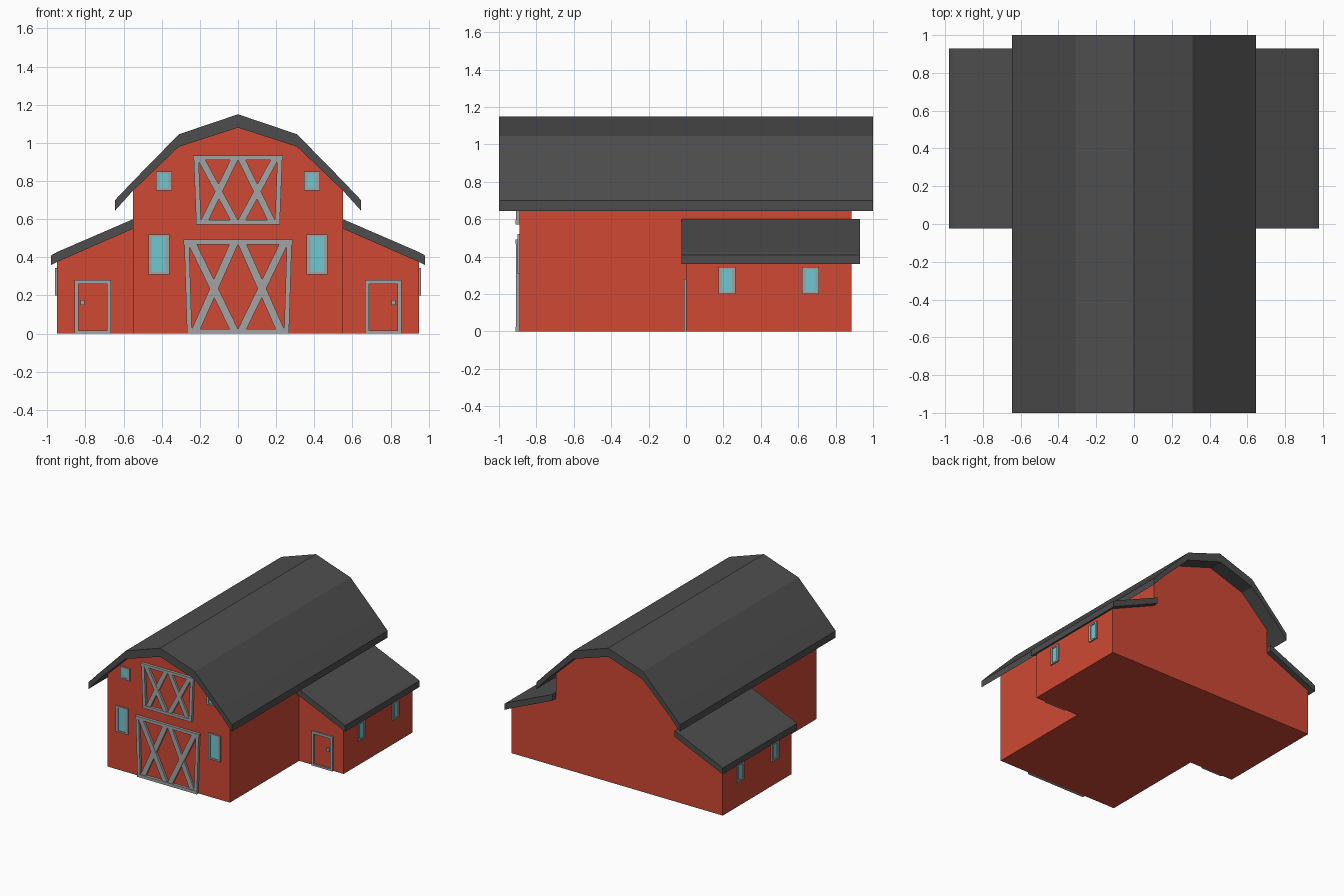
import bpy, bmesh

if "Cube" in bpy.data.objects:
    bpy.data.objects.remove(bpy.data.objects["Cube"], do_unlink=True)


def material(name, rgb):
    m = bpy.data.materials.new(name)
    m.use_nodes = True
    m.diffuse_color = (*rgb, 1)
    m.node_tree.nodes["Principled BSDF"].inputs["Base Color"].default_value = (*rgb, 1)
    return m


RED = material("barn red", (0.62, 0.066, 0.034))
ROOF = material("roof charcoal", (0.075, 0.075, 0.075))
TRIM = material("trim grey", (0.37, 0.37, 0.37))
GLASS = material("window blue", (0.165, 0.57, 0.65))


def prism(name, outline, y0, y1, mat):
    """Extrude an x-z outline from y0 to y1."""
    bm = bmesh.new()
    face = bm.faces.new([bm.verts.new((x, y0, z)) for x, z in outline])
    out = bmesh.ops.extrude_face_region(bm, geom=[face])["geom"]
    verts = [v for v in out if isinstance(v, bmesh.types.BMVert)]
    bmesh.ops.translate(bm, verts=verts, vec=(0, y1 - y0, 0))
    bmesh.ops.recalc_face_normals(bm, faces=bm.faces)
    mesh = bpy.data.meshes.new(name)
    bm.to_mesh(mesh)
    bm.free()
    mesh.materials.append(mat)
    obj = bpy.data.objects.new(name, mesh)
    bpy.context.collection.objects.link(obj)
    return obj


def box(name, x0, x1, y0, y1, z0, z1, mat):
    return prism(name, [(x0, z0), (x1, z0), (x1, z1), (x0, z1)], y0, y1, mat)


def bar(name, x_low, x_high, z0, z1, width, y0, y1):
    """Slanted bar with level ends."""
    h = width / 2
    return prism(name, [(x_low - h, z0), (x_low + h, z0),
                        (x_high + h, z1), (x_high - h, z1)], y0, y1, TRIM)


def both_ways(half):
    """Complete a right-hand profile with its mirror image."""
    return half + [(-x, z) for x, z in reversed(half) if x > 0]


FRONT, BACK = -0.89, 0.885
SIDES = (("left", 1), ("right", -1))

# Main hall and gambrel roof
prism("main_hall", both_ways([(0.55, 0), (0.55, 0.75), (0.31, 0.98), (0, 1.08)]),
      FRONT, BACK, RED)
roof_top = both_ways([(0.645, 0.70), (0.55, 0.80), (0.31, 1.045), (0, 1.15)])
roof_under = both_ways([(0.645, 0.645), (0.55, 0.75), (0.31, 0.98), (0, 1.08)])
prism("main_roof", roof_top + roof_under[::-1], -1, 1, ROOF)


# Braced barn doors: tapered frame with two crosses
def braced_door(name, z0, z1, low, high, rail, brace):
    t = 0.026
    box(name + "_top_rail", -high, high, FRONT - 0.022, FRONT, z1 - rail, z1, TRIM)
    box(name + "_bottom_rail", -low, low, FRONT - 0.022, FRONT, z0, z0 + rail, TRIM)
    za, zb = z0 + rail, z1 - rail
    for side, s in SIDES:
        bar(f"{name}_{side}_post", s * (low - t / 2), s * (high - t / 2 - 0.005),
            za, zb, t, FRONT - 0.02, FRONT)
        bar(f"{name}_{side}_rising_brace", s * (low - t - brace / 2), s * brace / 2,
            za, zb, brace, FRONT - 0.016, FRONT)
        bar(f"{name}_{side}_falling_brace", s * brace / 2, s * (high - t - brace / 2),
            za, zb, brace, FRONT - 0.018, FRONT)


braced_door("main_door", 0, 0.492, 0.268, 0.287, 0.024, 0.045)
braced_door("loft_door", 0.573, 0.933, 0.22, 0.237, 0.022, 0.04)


# Framed windows
def front_window(name, x0, x1, z0, z1):
    w, c, y = 0.02, 0.012, FRONT - 0.01
    box(name + "_glass", x0 + w, x1 - w, FRONT - 0.004, FRONT, z0 + c, z1 - c, GLASS)
    box(name + "_frame_a", x0, x0 + w, y, FRONT, z0, z1, TRIM)
    box(name + "_frame_b", x1 - w, x1, y, FRONT, z0, z1, TRIM)
    box(name + "_sill", x0 + w, x1 - w, y, FRONT, z0, z0 + c, TRIM)
    box(name + "_head", x0 + w, x1 - w, y, FRONT, z1 - c, z1, TRIM)


def side_window(name, s, y0, y1, z0, z1):
    w, c, wall, out = 0.018, 0.012, s * 0.95, s * 0.961
    box(name + "_glass", wall, s * 0.954, y0 + w, y1 - w, z0 + c, z1 - c, GLASS)
    box(name + "_frame_a", wall, out, y0, y0 + w, z0, z1, TRIM)
    box(name + "_frame_b", wall, out, y1 - w, y1, z0, z1, TRIM)
    box(name + "_sill", wall, out, y0 + w, y1 - w, z0, z0 + c, TRIM)
    box(name + "_head", wall, out, y0 + w, y1 - w, z1 - c, z1, TRIM)


for side, s in SIDES:
    xs = sorted((s * 0.345, s * 0.43))
    front_window(f"{side}_loft_window", *xs, 0.75, 0.85)
    xs = sorted((s * 0.36, s * 0.47))
    front_window(f"{side}_hall_window", *xs, 0.31, 0.52)

    # Lean-to wing and its roof
    prism(f"{side}_wing", [(s * x, z) for x, z in
          [(0.55, 0), (0.95, 0), (0.95, 0.375), (0.55, 0.55)]], 0, BACK, RED)
    prism(f"{side}_wing_roof", [(s * x, z) for x, z in
          [(0.55, 0.55), (0.95, 0.375), (0.98, 0.36),
           (0.98, 0.41), (0.95, 0.427), (0.55, 0.60)]], -0.025, 0.93, ROOF)
    for i, y in enumerate((0.175, 0.62)):
        side_window(f"{side}_wing_window_{i + 1}", s, y, y + 0.09, 0.2, 0.345)

    # Wing door frame and handle
    for part, x0, x1, z0, z1 in (("inner_post", 0.667, 0.687, 0, 0.28),
                                 ("outer_post", 0.837, 0.857, 0, 0.28),
                                 ("head", 0.687, 0.837, 0.26, 0.28),
                                 ("sill", 0.687, 0.837, 0, 0.015),
                                 ("handle", 0.805, 0.827, 0.15, 0.176)):
        box(f"{side}_wing_door_{part}", s * x0, s * x1, -0.012, 0, z0, z1, TRIM)
